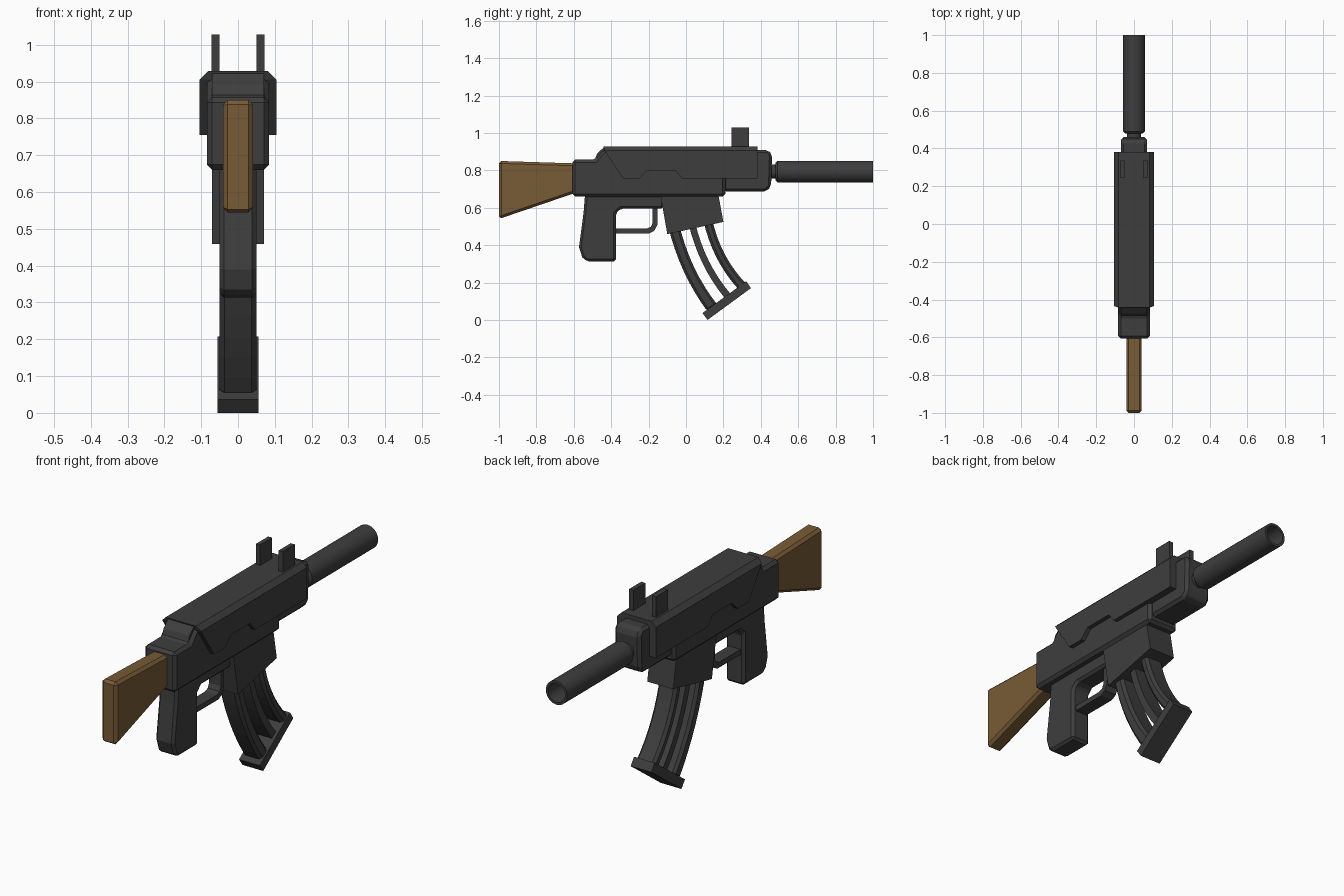
import bpy, bmesh, math
from mathutils import Vector

cube = bpy.data.objects.get("Cube")
if cube:
    bpy.data.objects.remove(cube, do_unlink=True)


def material(name, color):
    m = bpy.data.materials.new(name)
    m.use_nodes = True
    m.diffuse_color = color
    m.node_tree.nodes["Principled BSDF"].inputs["Base Color"].default_value = color
    return m


GREY = material("dark grey metal", (0.048, 0.048, 0.048, 1))
WOOD = material("brown wood", (0.19, 0.105, 0.038, 1))


def add_object(name, bm, mat):
    bmesh.ops.recalc_face_normals(bm, faces=bm.faces[:])
    mesh = bpy.data.meshes.new(name)
    bm.to_mesh(mesh)
    bm.free()
    mesh.materials.append(mat)
    ob = bpy.data.objects.new(name, mesh)
    bpy.context.collection.objects.link(ob)
    return ob


def prism(name, profile, half, bevel=0.0, mat=GREY, center=0.0, top_chamfer=0.0):
    """Extrude a (y, z) side profile across x, with optional chamfers."""
    bm = bmesh.new()
    face = bm.faces.new([bm.verts.new((center - half, y, z)) for y, z in profile])
    ext = bmesh.ops.extrude_face_region(bm, geom=[face])
    verts = [g for g in ext["geom"] if isinstance(g, bmesh.types.BMVert)]
    bmesh.ops.translate(bm, verts=verts, vec=(2 * half, 0, 0))
    if top_chamfer:
        top = max(v.co.z for v in bm.verts)
        edges = [e for e in bm.edges
                 if all(v.co.z > top - 0.001 for v in e.verts)
                 and abs(e.verts[0].co.x - e.verts[1].co.x) < 0.001]
        bmesh.ops.bevel(bm, geom=edges, offset=top_chamfer, segments=1,
                        affect='EDGES', clamp_overlap=True)
    ob = add_object(name, bm, mat)
    if bevel:
        mod = ob.modifiers.new("chamfer", 'BEVEL')
        mod.width = bevel
        mod.segments = 1
        mod.limit_method = 'ANGLE'
        mod.angle_limit = math.radians(40)
    return ob


def lathe(name, rings, z, sides=32):
    """Turn (radius, y) rings around the bore axis; closed at both ends."""
    bm = bmesh.new()
    loops = []
    for r, y in rings:
        loops.append([bm.verts.new((r * math.cos(a), y, z + r * math.sin(a)))
                      for a in (2 * math.pi * i / sides for i in range(sides))])
    for a, b in zip(loops, loops[1:]):
        for i in range(sides):
            j = (i + 1) % sides
            bm.faces.new((a[i], a[j], b[j], b[i]))
    bm.faces.new(loops[0])
    bm.faces.new(loops[-1])
    ob = add_object(name, bm, GREY)
    bpy.ops.object.select_all(action='DESELECT')
    ob.select_set(True)
    bpy.context.view_layer.objects.active = ob
    bpy.ops.object.shade_smooth_by_angle(angle=math.radians(35))
    return ob


# Body: main receiver, wider top cover and narrower front block
prism("receiver", [(-0.607, 0.66), (0.21, 0.66), (0.21, 0.91), (-0.44, 0.91),
                   (-0.485, 0.857), (-0.607, 0.857)], 0.084, 0.014)
prism("receiver_rear_step", [(-0.49, 0.85), (-0.40, 0.85), (-0.40, 0.922),
                             (-0.44, 0.922), (-0.475, 0.89)], 0.07)
prism("top_cover", [(-0.442, 0.928), (0.382, 0.928), (0.382, 0.755), (-0.02, 0.755),
                    (-0.056, 0.80), (-0.205, 0.80), (-0.25, 0.755),
                    (-0.335, 0.755), (-0.435, 0.905)], 0.105, top_chamfer=0.033)
prism("front_block", [(0.20, 0.687), (0.43, 0.687), (0.455, 0.715), (0.46, 0.885),
                      (0.44, 0.908), (0.20, 0.908)], 0.07, 0.014)

# Sight posts on both sides
for side, label in ((1, "left"), (-1, "right")):
    prism("sight_post_" + label, [(0.243, 0.90), (0.336, 0.90), (0.336, 1.028),
                                  (0.243, 1.028)], 0.011, center=side * 0.061)

# Barrel neck and hollow muzzle tube
BORE_Z = 0.793
lathe("barrel_neck", [(0.038, 0.44), (0.038, 0.50)], BORE_Z)
lathe("muzzle_tube", [(0.046, 0.478), (0.058, 0.49), (0.058, 1.0),
                      (0.046, 1.0), (0.046, 0.85)], BORE_Z)

# Wooden stock
prism("stock", [(-0.59, 0.837), (-1.0, 0.85), (-1.0, 0.54), (-0.59, 0.68)],
      0.041, 0.013, WOOD)

# Grip with its upper strip, and the guard loop
prism("grip", [(-0.54, 0.67), (-0.548, 0.57), (-0.572, 0.39), (-0.555, 0.335),
               (-0.53, 0.313), (-0.375, 0.313), (-0.375, 0.57), (-0.35, 0.595),
               (-0.12, 0.595), (-0.12, 0.67)], 0.05, 0.012)
prism("trigger_guard", [(-0.39, 0.463), (-0.195, 0.463), (-0.168, 0.478),
                        (-0.153, 0.51), (-0.153, 0.60), (-0.178, 0.60),
                        (-0.178, 0.52), (-0.188, 0.498), (-0.21, 0.489),
                        (-0.39, 0.489)], 0.032)

# Magazine well
prism("magazine_well", [(-0.137, 0.67), (-0.10, 0.459), (0.20, 0.524), (0.173, 0.67)],
      0.07)


def quad_curve(a, mid, b, t):
    """Point on a parabola passing through a, mid and b."""
    a, mid, b = Vector(a), Vector(mid), Vector(b)
    ctrl = 2 * mid - (a + b) / 2
    return a * (1 - t) ** 2 + ctrl * 2 * t * (1 - t) + b * t * t


def magazine_point(across, t):
    rear = quad_curve((-0.095, 0.50), (-0.012, 0.26), (0.115, 0.045), t)
    front = quad_curve((0.14, 0.54), (0.208, 0.35), (0.325, 0.19), t)
    return rear.lerp(front, across)


# Curved magazine made of three ribs with open gaps
STEPS = 8
for label, lo, hi, half, bevel in (("rear", 0, 0.25, 0.05, 0.013),
                                   ("middle", 0.46, 0.61, 0.04, 0),
                                   ("front", 0.8, 1, 0.05, 0.013)):
    ts = [i / STEPS for i in range(STEPS + 1)]
    outline = [magazine_point(lo, t) for t in ts]
    outline += [magazine_point(hi, t) for t in reversed(ts)]
    prism("magazine_rib_" + label, [tuple(p) for p in outline], half, bevel)

# Magazine floor plate
prism("magazine_floor_plate", [(0.088, 0.037), (0.115, 0.0), (0.347, 0.17),
                               (0.322, 0.207)], 0.056)
